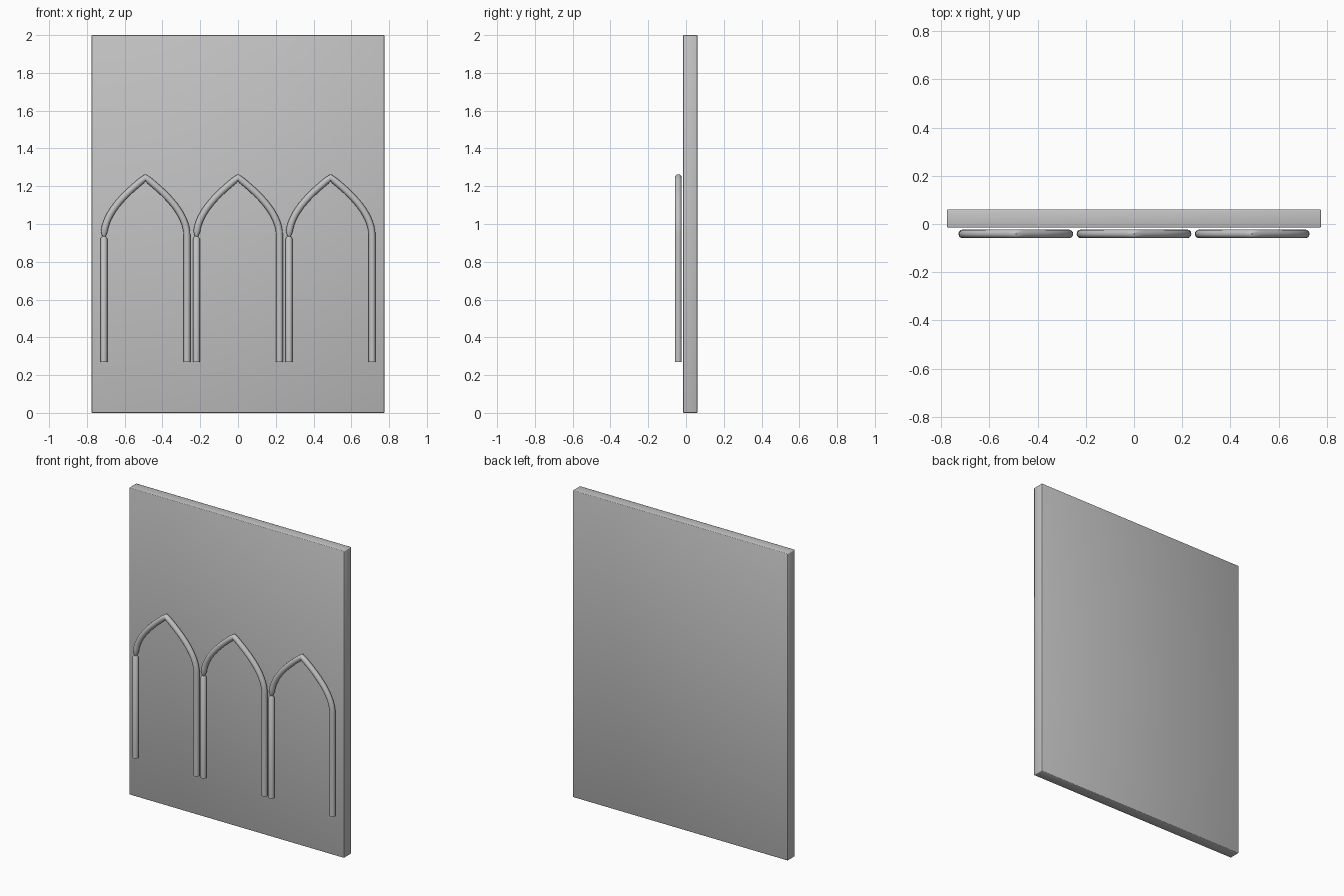
import bpy
import bmesh
from mathutils import Vector
from mathutils.geometry import interpolate_bezier

cube = bpy.data.objects.get("Cube")
if cube:
    bpy.data.objects.remove(cube, do_unlink=True)

# Single stone grey material
stone = bpy.data.materials.new("stone_grey")
stone.use_nodes = True
GREY = (0.55, 0.55, 0.55, 1)
stone.diffuse_color = GREY
stone.node_tree.nodes["Principled BSDF"].inputs["Base Color"].default_value = GREY


def activate(obj):
    bpy.ops.object.select_all(action="DESELECT")
    obj.select_set(True)
    bpy.context.view_layer.objects.active = obj


# Wall panel with finely softened edges
bpy.ops.mesh.primitive_cube_add(size=1, location=(0, 0.0225, 1))
panel = bpy.context.object
panel.name = "wall_panel"
panel.scale = (1.55, 0.075, 2)
bpy.ops.object.transform_apply(location=False, rotation=False, scale=True)
panel.data.materials.append(stone)
bevel = panel.modifiers.new("soft_edges", "BEVEL")
bevel.width = 0.004
bevel.segments = 2
bpy.ops.object.shade_smooth()

# Arch outline, relative to the arch centre
HALF, FOOT, SPRING, APEX = 0.22, 0.27, 0.935, 1.246
RADIUS = 0.018


def pt(x, z):
    return Vector((x, 0, z))


right_arc = interpolate_bezier(pt(HALF, SPRING), pt(HALF, 1.06),
                               pt(0.1, 1.166), pt(0, APEX), 16)
left_arc = [pt(-p.x, p.z) for p in reversed(right_arc)]
hood = [pt(HALF, FOOT)] + right_arc + left_arc[1:]
left_leg = [pt(-HALF, FOOT), pt(-HALF, SPRING - 0.012), pt(-HALF, SPRING)]


def add_tube(curve, points):
    # The last point is pinched where arch and left leg meet
    spline = curve.splines.new("POLY")
    spline.points.add(len(points) - 1)
    for target, p in zip(spline.points, points):
        target.co = (*p, 1)
    spline.points[-1].radius = 0.5


curve = bpy.data.curves.new("arch_moulding", "CURVE")
curve.dimensions = "3D"
curve.bevel_depth = RADIUS
curve.bevel_resolution = 4
curve.use_fill_caps = True
add_tube(curve, hood)
add_tube(curve, left_leg)
curve.materials.append(stone)

arch = bpy.data.objects.new("arch_middle", curve)
bpy.context.collection.objects.link(arch)
arch.location = (0, -0.041, 0)
activate(arch)
bpy.ops.object.convert(target="MESH")
arch = bpy.context.object

# Consistent outward faces on the moulding
bm = bmesh.new()
bm.from_mesh(arch.data)
bmesh.ops.remove_doubles(bm, verts=bm.verts, dist=0.0001)
bmesh.ops.recalc_face_normals(bm, faces=bm.faces)
bm.to_mesh(arch.data)
bm.free()
bpy.ops.object.shade_smooth_by_angle(angle=0.9)

# Side arches repeat the middle one
for name, x in (("arch_right", -0.49), ("arch_left", 0.49)):
    side = arch.copy()
    side.name = name
    side.location.x = x
    bpy.context.collection.objects.link(side)
